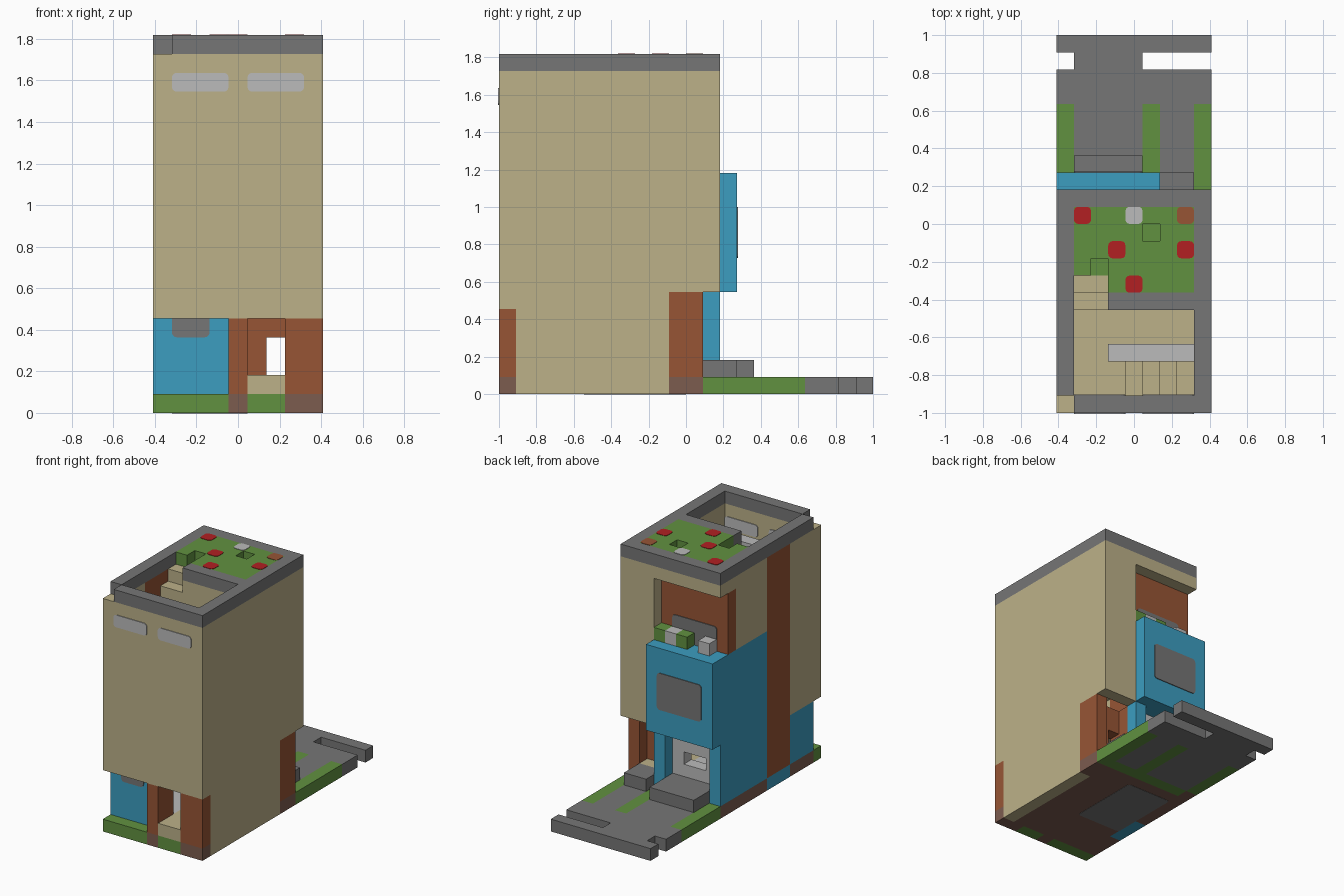
import bpy
import bmesh
from mathutils import Vector

if "Cube" in bpy.data.objects:
    bpy.data.objects.remove(bpy.data.objects["Cube"], do_unlink=True)

UNIT = 1 / 11                      # one building block
ORIGIN = Vector((-4.5, -11, 0))    # block corner that becomes the model's front right foot
THIN = 0.06                        # thickness of painted plates, in blocks


def material(name, *rgb):
    linear = [((c / 255 + 0.055) / 1.055) ** 2.4 for c in rgb] + [1]
    mat = bpy.data.materials.new(name)
    mat.use_nodes = True
    mat.diffuse_color = linear
    bsdf = mat.node_tree.nodes["Principled BSDF"]
    bsdf.inputs["Base Color"].default_value = linear
    bsdf.inputs["Roughness"].default_value = 0.9
    return mat


tan = material("tan plaster", 188, 177, 137)
blue = material("blue cladding", 60, 157, 192)
brown = material("brown timber", 151, 85, 53)
soil = material("dark soil", 124, 92, 79)
green = material("grass green", 97, 145, 64)
grey = material("stone grey", 118, 118, 118)
pale = material("pale grey", 187, 187, 187)
red = material("flower red", 178, 32, 34)


def box(name, mat, x, y, z, round_axis=None):
    """Box from block ranges; round_axis rounds the edges parallel to that axis."""
    low, high = Vector((x[0], y[0], z[0])), Vector((x[1], y[1], z[1]))
    bm = bmesh.new()
    bmesh.ops.create_cube(bm, size=1)
    for v in bm.verts:
        v.co = Vector([(c + 0.5) * s for c, s in zip(v.co, high - low)])
        v.co = (v.co + low + ORIGIN) * UNIT
    if round_axis is not None:
        edges = [e for e in bm.edges
                 if abs((e.verts[0].co - e.verts[1].co).normalized()[round_axis]) > 0.9]
        bmesh.ops.bevel(bm, geom=edges, offset=0.25 * UNIT, segments=3,
                        profile=0.5, affect='EDGES')
    mesh = bpy.data.meshes.new(name)
    bm.to_mesh(mesh)
    bm.free()
    mesh.materials.append(mat)
    obj = bpy.data.objects.new(name, mesh)
    bpy.context.collection.objects.link(obj)


# Ground layer
ground = (0, 1)
box("soil_core", soil, (1, 8), (1, 12), ground)
box("soil_right_front", soil, (0, 1), (1, 4), ground)
box("soil_right_back", soil, (0, 1), (7, 13), ground)
box("soil_left_back", soil, (8, 9), (10, 12), ground)
box("soil_front_post", soil, (4, 5), (0, 1), ground)
box("soil_front_pier", soil, (7, 9), (0, 1), ground)
box("blue_footing", blue, (0, 1), (4, 7), ground)
box("front_lawn", green, (0, 4), (0, 1), ground)
box("front_door_lawn", green, (5, 7), (0, 1), ground)
box("back_lawn", green, (1, 9), (12, 13), ground)
for x in (0, 5, 8):
    box("lawn_strip", green, (x, x + 1), (13, 18), ground)
box("wide_path", grey, (1, 5), (13, 18), ground)
box("narrow_path", grey, (6, 8), (13, 18), ground)
box("yard", grey, (0, 9), (18, 20), ground)
box("yard_link", grey, (1, 5), (20, 21), ground)
box("yard_kerb", grey, (0, 9), (21, 22), ground)
box("underside_slab", grey, (1, 5), (5, 11), (-0.02, 0), 2)

# Ground floor
box("wide_back_step", grey, (1, 5), (12, 15), (1, 2))
box("narrow_back_step", grey, (6, 8), (12, 14), (1, 2))
box("front_step", tan, (5, 7), (0, 1), (1, 2))
box("hall_floor", tan, (5, 8), (1, 12), (1, 2))
box("room_floor", pale, (1, 5), (2, 11), (1, 2))
box("front_post", brown, (4, 5), (0, 2), (1, 5))
box("front_pier", brown, (7, 9), (0, 1), (1, 5))
box("front_blue_wall", blue, (1, 4), (1, 2), (1, 5))
box("front_low_window", grey, (1, 3), (1 - THIN, 1), (4, 5.5), 1)
box("back_pier", brown, (8, 9), (10, 12), (1, 6))
box("hall_end_wall", brown, (7, 8), (10, 11), (2, 6))
box("hall_door_lintel", brown, (6, 7), (10, 11), (4, 6))
box("hall_side_wall", brown, (5, 6), (10, 12), (2, 6))
box("back_room_sill", pale, (1, 5), (11, 12), (1, 3))
for x in (1, 4):
    box("back_room_jamb", pale, (x, x + 1), (11, 12), (3, 4))
box("back_room_lintel", pale, (1, 5), (11, 12), (4, 6))
box("back_blue_post", blue, (5, 6), (12, 13), (1, 6))
box("ground_ceiling", tan, (1, 8), (1, 10), (5, 6))

# Outer walls
box("front_wall", tan, (0, 9), (0, 1), (5, 19))
box("left_wall", tan, (8, 9), (1, 10), (0, 19))
box("left_wall_back", tan, (8, 9), (10, 12), (6, 19))
box("right_wall_front", tan, (0, 1), (1, 4), (5, 19))
box("right_wall_low", blue, (0, 1), (1, 4), (1, 5))
box("right_timber_stripe", brown, (0, 1), (4, 7), (1, 19))
box("right_blue_wall", blue, (0, 1), (7, 13), (1, 13))
box("right_wall_upper", tan, (0, 1), (7, 11), (13, 19))
box("balcony_corner", brown, (0, 1), (11, 12), (13, 18))
box("balcony_corner_top", tan, (0, 1), (11, 12), (18, 19))
box("back_wall", tan, (6, 9), (12, 13), (6, 18))
box("back_beam", tan, (0, 9), (12, 13), (18, 19))
for x in (1, 5):
    for y in (-THIN, 1):
        box("front_high_window", pale, (x, x + 3), (y, y + THIN), (17, 18), 1)

# Blue bay and balcony
box("bay", blue, (0, 6), (13, 14), (6, 13))
box("bay_core", blue, (1, 6), (12, 13), (6, 13))
box("bay_window", grey, (1, 5), (14, 14 + THIN), (8, 11), 1)
box("balcony_wall", brown, (1, 6), (11, 12), (13, 18))
box("balcony_window", grey, (1, 5), (12, 12 + THIN), (13, 15), 1)
for x, mat in ((1, pale), (3, green), (4, pale), (5, green)):
    box("balcony_planter", mat, (x, x + 1), (12, 13), (13, 14))

# Sunken terrace with stairs down and up
box("terrace_floor", tan, (1, 8), (3, 8), (12, 17))
box("terrace_landing", tan, (1, 4), (1, 3), (12, 17))
for i in range(4):
    box("stair_down", tan, (4 + i, 5 + i), (1, 3), (11, 16 - i))
for i in range(2):
    box("stair_up", tan, (1, 3), (6 + i, 7 + i), (17, 18 + i))
box("terrace_bench", pale, (3, 8), (3, 4), (17, 18))
box("terrace_wall", tan, (3, 8), (6, 8), (17, 19))

# Roof garden, with openings left in the turf
top = (19, 20)
box("turf_base", green, (1, 8), (8, 12), (18, 19))
box("turf_left", green, (3, 8), (7, 10), top)
box("turf_right", green, (1, 2), (8, 10), top)
box("turf_right_inner", green, (2, 3), (9, 10), top)
box("turf_mid_right", green, (1, 5), (10, 11), top)
box("turf_mid_left", green, (6, 8), (10, 11), top)
box("turf_back", green, (1, 8), (11, 12), top)
for x, y, mat in ((1, 11, red), (4, 11, pale), (7, 11, brown),
                  (3, 9, red), (7, 9, red), (4, 7, red)):
    box("flower_bed", mat, (x, x + 1), (y, y + 1), (20, 20 + THIN / 2), 2)

# Parapet
box("parapet_front", grey, (1, 9), (0, 1), top)
box("parapet_right", grey, (0, 1), (1, 13), top)
box("parapet_left", grey, (8, 9), (1, 13), top)
box("parapet_back", grey, (1, 8), (12, 13), top)
box("parapet_middle", grey, (3, 8), (6, 7), top)
